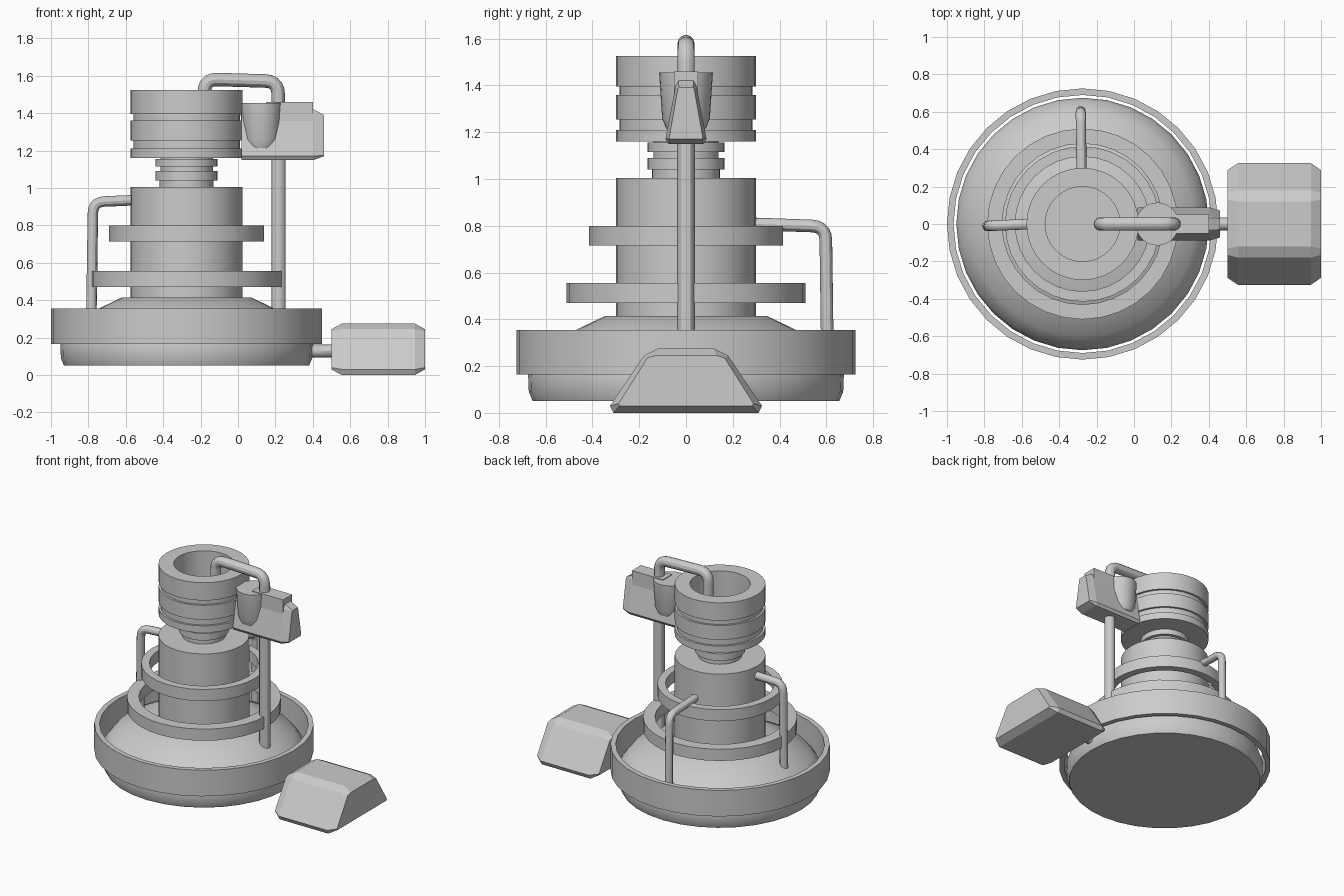
import bpy, bmesh, math
from mathutils import Vector

if "Cube" in bpy.data.objects:
    bpy.data.objects.remove(bpy.data.objects["Cube"])

CX = -0.275  # axis of the tower


def finish(name, bm, smooth=True):
    bmesh.ops.recalc_face_normals(bm, faces=bm.faces)
    me = bpy.data.meshes.new(name)
    bm.to_mesh(me)
    bm.free()
    ob = bpy.data.objects.new(name, me)
    bpy.context.collection.objects.link(ob)
    if smooth:
        bpy.ops.object.select_all(action='DESELECT')
        ob.select_set(True)
        bpy.context.view_layer.objects.active = ob
        bpy.ops.object.shade_smooth_by_angle(angle=math.radians(30))
    return ob


def skin(bm, sections, loop=False):
    """Join matching vertex rings with quads."""
    pairs = list(zip(sections, sections[1:]))
    if loop:
        pairs.append((sections[-1], sections[0]))
    for a, b in pairs:
        for i in range(len(a)):
            j = (i + 1) % len(a)
            bm.faces.new((a[i], a[j], b[j], b[i]))
    if not loop:
        bm.faces.new(sections[0])
        bm.faces.new(sections[-1])


def lathe(name, profile, loop=False, cx=CX, n=32):
    bm = bmesh.new()
    rings = [[bm.verts.new((cx + r * math.cos(2 * math.pi * i / n),
                            r * math.sin(2 * math.pi * i / n), z))
              for i in range(n)] for r, z in profile]
    skin(bm, rings, loop)
    return finish(name, bm)


def band(name, r_in, r_out, z0, z1):
    return lathe(name, [(r_in, z0), (r_out, z0), (r_out, z1), (r_in, z1)], True)


def loft_x(name, stations):
    """Mirrored half sections (y, z) placed along x."""
    bm = bmesh.new()
    rings = []
    for x, half in stations:
        pts = half + [(-y, z) for y, z in reversed(half)]
        rings.append([bm.verts.new((x, y, z)) for y, z in pts])
    skin(bm, rings)
    return finish(name, bm, False)


def pipe(name, corners, r, bend=0.06, n=12):
    """Round tube with rounded corners."""
    p = [Vector(c) for c in corners]
    path = [p[0]]
    for a, b, c in zip(p, p[1:], p[2:]):
        s, e = b + (a - b).normalized() * bend, b + (c - b).normalized() * bend
        for k in range(6):
            t = k / 5
            path.append(s * (1 - t) ** 2 + b * 2 * t * (1 - t) + e * t * t)
    path.append(p[-1])
    bm = bmesh.new()
    # all pipes are planar, so one axis stays fixed
    side = (p[1] - p[0]).cross(p[-1] - p[1]).normalized()
    rings = []
    for i, q in enumerate(path):
        d = (path[min(i + 1, len(path) - 1)] - path[max(i - 1, 0)]).normalized()
        up = d.cross(side)
        rings.append([bm.verts.new(q + r * (side * math.cos(2 * math.pi * k / n)
                                            + up * math.sin(2 * math.pi * k / n)))
                      for k in range(n)])
    skin(bm, rings)
    return finish(name, bm)


# domed base and the loose rings around it
lathe("base_dome", [(0.655, 0.05), (0.672, 0.09), (0.675, 0.165), (0.66, 0.21),
                    (0.60, 0.285), (0.47, 0.355), (0.345, 0.415)])
band("base_ring", 0.69, 0.725, 0.165, 0.355)
band("lower_ring", 0.43, 0.51, 0.47, 0.555)
band("upper_ring", 0.36, 0.415, 0.715, 0.80)

# main column and stepped neck
lathe("column", [(0.30, 0.40), (0.30, 1.005)])
lathe("neck", [(0.145, 1.0), (0.145, 1.04), (0.165, 1.04), (0.165, 1.09), (0.14, 1.09),
               (0.14, 1.115), (0.165, 1.115), (0.165, 1.155), (0.14, 1.155), (0.14, 1.18)])

# grooved head with open well
lathe("head", [(0.30, 1.16), (0.30, 1.21), (0.285, 1.21), (0.285, 1.255), (0.30, 1.255),
               (0.30, 1.36), (0.285, 1.36), (0.285, 1.395), (0.30, 1.395), (0.30, 1.525),
               (0.20, 1.525), (0.20, 1.22)])

# pipes
pipe("top_pipe", [(-0.18, 0, 1.30), (-0.18, 0, 1.582), (0.215, 0, 1.57), (0.215, 0, 1.40)], 0.036, 0.07)
pipe("left_pipe", [(-0.785, -0.01, 0.25), (-0.775, -0.01, 0.925), (-0.55, 0, 0.935)], 0.028)
pipe("back_pipe", [(-0.285, 0.605, 0.22), (-0.285, 0.597, 0.797), (-0.28, 0.28, 0.808)], 0.027)
lathe("tall_pipe", [(0.038, 0.28), (0.038, 1.20)], cx=0.217, n=12)
pipe("foot_link", [(0.36, 0, 0.128), (0.45, 0, 0.128), (0.53, 0, 0.1281)], 0.034, 0.01)

# side canister with wedge housing
lathe("canister", [(0.085, 1.215), (0.102, 1.26), (0.115, 1.455)], cx=0.125, n=24)
body = [(0.075, 1.15), (0.088, 1.17), (0.045, 1.395), (0.033, 1.42)]
tip = [(0.068, 1.17), (0.072, 1.175), (0.035, 1.385), (0.03, 1.39)]
loft_x("wedge_housing", [(0.02, body), (0.405, body), (0.46, tip)])
loft_x("housing_cap", [(0.15, [(0.052, 1.30), (0.052, 1.46)]),
                       (0.40, [(0.052, 1.30), (0.052, 1.46)])])

# large wedge block at the right
body = [(0.31, 0.0), (0.325, 0.03), (0.18, 0.245), (0.12, 0.275)]
tip = [(0.283, 0.03), (0.288, 0.04), (0.165, 0.235), (0.13, 0.245)]
loft_x("foot_block", [(0.50, tip), (0.555, body), (0.945, body), (1.0, tip)])
